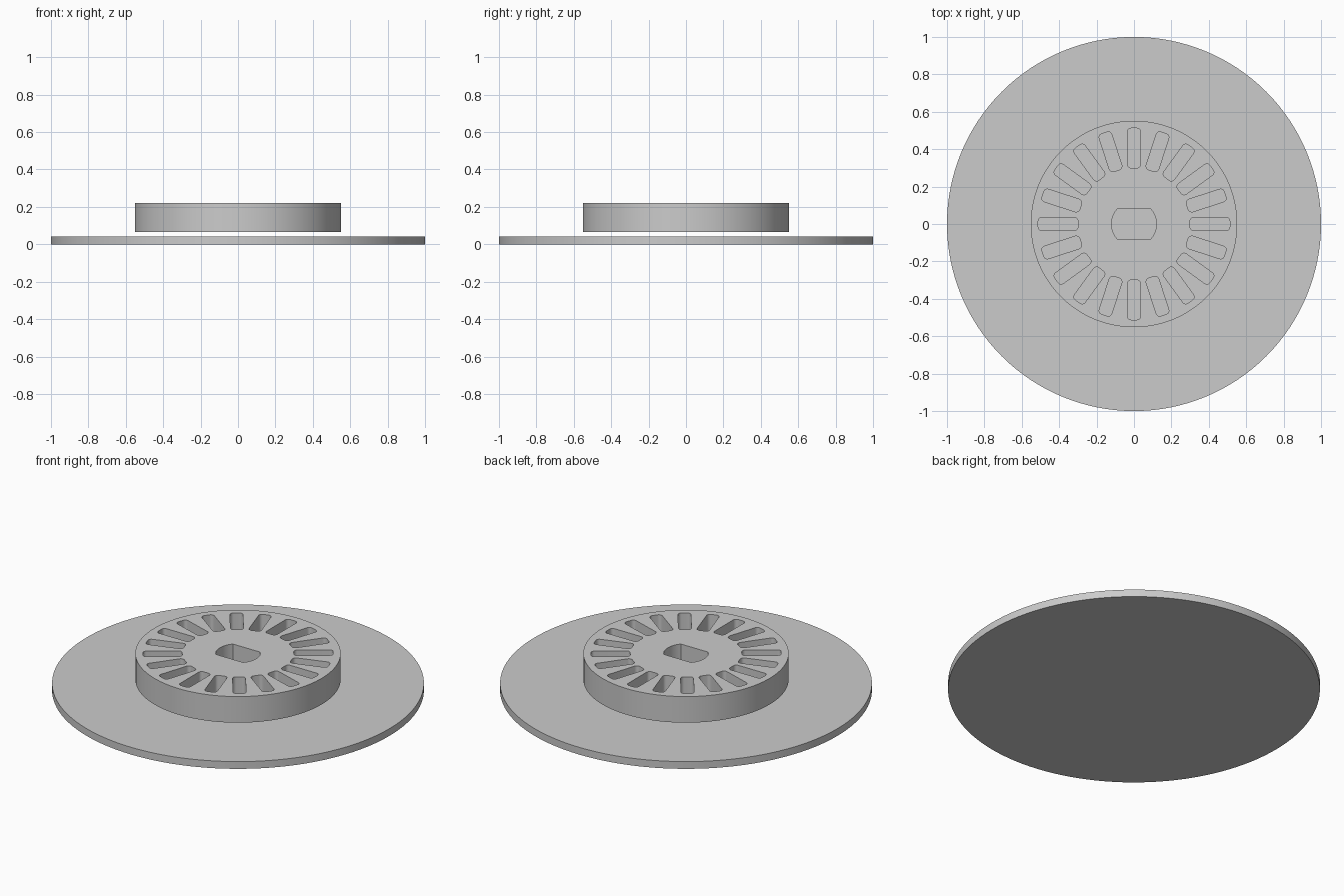
import bpy
import bmesh
from math import pi, cos, sin, sqrt, asin
from mathutils import Matrix, Vector

if "Cube" in bpy.data.objects:
    bpy.data.objects.remove(bpy.data.objects["Cube"], do_unlink=True)

SLOTS = 20
HUB_BOTTOM, HUB_TOP = 0.065, 0.22

grey = bpy.data.materials.new("plain grey")
grey.use_nodes = True
colour = (0.6, 0.6, 0.6, 1)
grey.diffuse_color = colour
grey.node_tree.nodes["Principled BSDF"].inputs["Base Color"].default_value = colour


def arc(cx, cy, radius, start, end, steps):
    """Points along an arc, both ends included."""
    return [Vector((cx + radius * cos(a), cy + radius * sin(a), 0))
            for a in (start + (end - start) * i / steps for i in range(steps + 1))]


def prism(bm, outline, bottom, top):
    """Extrude a closed outline between two heights."""
    face = bm.faces.new([bm.verts.new((p.x, p.y, bottom)) for p in outline])
    result = bmesh.ops.extrude_face_region(bm, geom=[face])
    verts = [g for g in result["geom"] if isinstance(g, bmesh.types.BMVert)]
    bmesh.ops.translate(bm, verts=verts, vec=(0, 0, top - bottom))


def make_object(name, outlines, bottom, top):
    bm = bmesh.new()
    for outline in outlines:
        prism(bm, outline, bottom, top)
    bmesh.ops.recalc_face_normals(bm, faces=bm.faces)
    mesh = bpy.data.meshes.new(name)
    bm.to_mesh(mesh)
    bm.free()
    mesh.materials.append(grey)
    obj = bpy.data.objects.new(name, mesh)
    bpy.context.collection.objects.link(obj)
    return obj


def circle(radius, sides):
    return arc(0, 0, radius, 0, 2 * pi, sides)[:-1]


def rounded_slot(inner, outer, half_width, corner):
    """Radial slot outline along +x with rounded corners."""
    left, right, side = inner + corner, outer - corner, half_width - corner
    centres = [(right, side), (left, side), (left, -side), (right, -side)]
    points = []
    for i, (x, y) in enumerate(centres):
        points += arc(x, y, corner, i * pi / 2, (i + 1) * pi / 2, 6)
    return points


# Base disc and raised hub
base_disc = make_object("base_disc", [circle(1.0, 128)], 0, 0.043)
hub = make_object("hub", [circle(0.552, 128)], HUB_BOTTOM, HUB_TOP)

# Cutters: ring of vent slots plus the double-flat shaft hole
slot = rounded_slot(0.30, 0.512, 0.035, 0.02)
outlines = [[Matrix.Rotation(2 * pi * i / SLOTS, 3, 'Z') @ p for p in slot]
            for i in range(SLOTS)]
flat = asin(0.08 / 0.12)
outlines.append(arc(0, 0, 0.12, -flat, flat, 12)
                + arc(0, 0, 0.12, pi - flat, pi + flat, 12))
cutter = make_object("hub_cutter", outlines, HUB_BOTTOM - 0.01, HUB_TOP + 0.1)
cutter.hide_render = True

cut = hub.modifiers.new("openings", 'BOOLEAN')
cut.operation = 'DIFFERENCE'
cut.solver = 'EXACT'
cut.object = cutter
bpy.ops.object.select_all(action='DESELECT')
hub.select_set(True)
bpy.context.view_layer.objects.active = hub
bpy.ops.object.modifier_apply(modifier=cut.name)
bpy.data.objects.remove(cutter, do_unlink=True)

# Smooth the round walls, keep the rims sharp
base_disc.select_set(True)
bpy.ops.object.shade_smooth_by_angle(angle=pi / 6)
